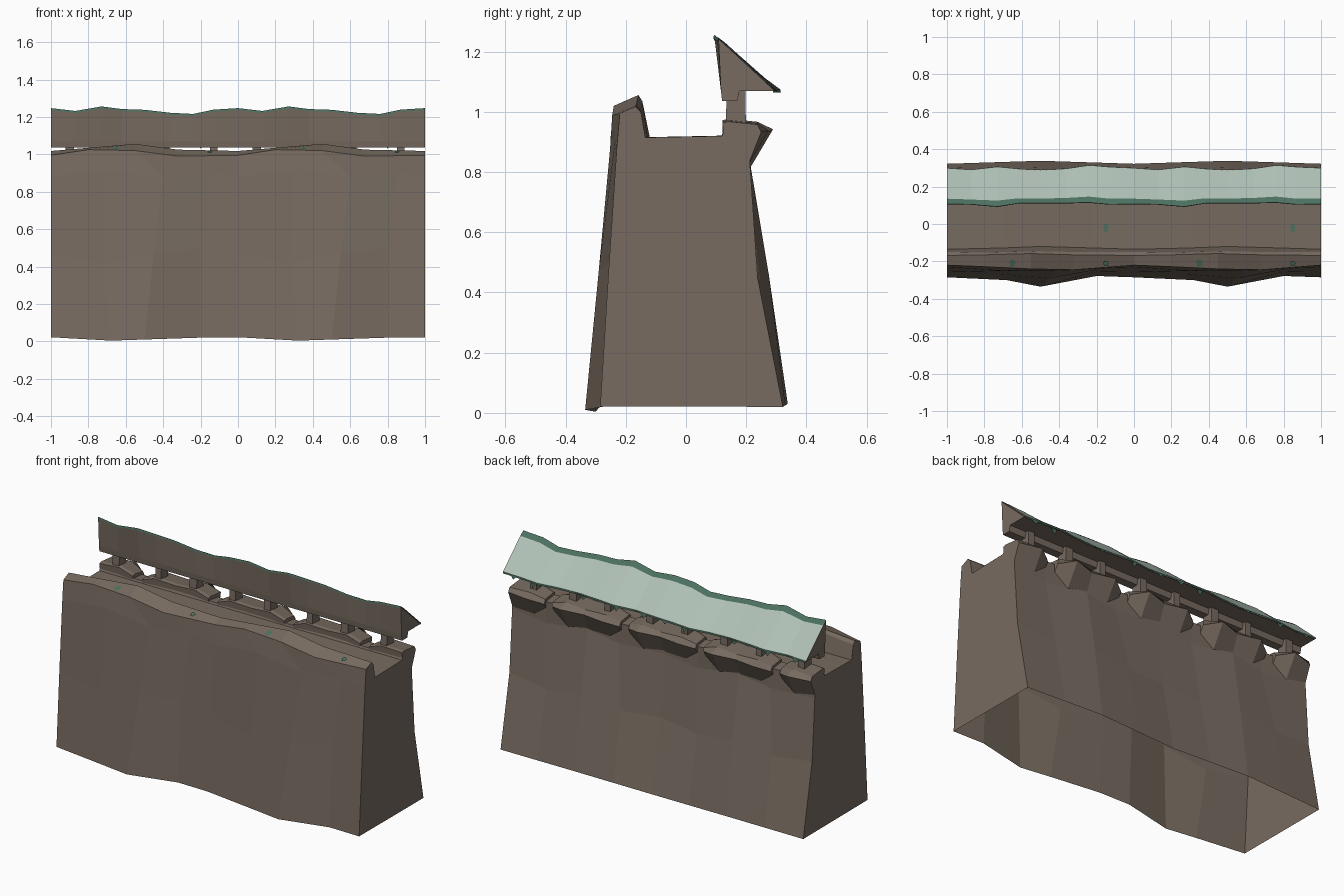
import bpy, bmesh

if "Cube" in bpy.data.objects:
    bpy.data.objects.remove(bpy.data.objects["Cube"])

def material(name, rgb):
    m = bpy.data.materials.new(name)
    lin = [(c / 255 / 12.92) if c < 11 else ((c / 255 + .055) / 1.055) ** 2.4 for c in rgb]
    m.diffuse_color = (*lin, 1)
    m.use_nodes = True
    m.node_tree.nodes["Principled BSDF"].inputs["Base Color"].default_value = m.diffuse_color
    return m

STONE = material("brown stone", (119, 107, 96))
PALE = material("pale teal", (176, 193, 182))
DARK = material("dark teal", (76, 112, 96))

def finish(name, bm, mats):
    me = bpy.data.meshes.new(name)
    bm.to_mesh(me)
    bm.free()
    for m in mats:
        me.materials.append(m)
    ob = bpy.data.objects.new(name, me)
    bpy.context.collection.objects.link(ob)
    return ob

def loft(name, sections, mats, closed=True, caps=True, row_mat=None):
    """Skin cross-sections ordered along +x; points run front, over the top, to the back."""
    bm = bmesh.new()
    vs = [[bm.verts.new(p) for p in s] for s in sections]
    n = len(vs[0])
    for a, b in zip(vs, vs[1:]):
        for i in range(n if closed else n - 1):
            j = (i + 1) % n
            f = bm.faces.new((a[i], b[i], b[j], a[j]))
            f.material_index = row_mat[i] if row_mat else 0
    if caps:
        bm.faces.new(vs[0])
        bm.faces.new(vs[-1][::-1])
    return finish(name, bm, mats)

def repeat(rows):
    """Rows of one-unit-long columns (u, y, z) -> sections repeated over x = -1..1."""
    secs = [[(k + r[c][0], r[c][1], r[c][2]) for r in rows] for k in (-1, 0) for c in range(len(rows[0]))]
    return secs + [[(1, r[0][1], r[0][2]) for r in rows]]

def row(us, ys, zs):
    return list(zip(us, ys, zs))

# wall body: battered faces, front parapet, walkway; open underneath
U = (0, .3, .5, .78)
wall = [
    row((0, .32, .5, .8), (-.285, -.30, -.335, -.278), (.022, .004, .01, .02)),
    row((0, .28, .55, .8), (-.258, -.268, -.29, -.255), (.46, .42, .47, .5)),
    row((0, .3, .6, .85), (-.23, -.25, -.252, -.235), (.88, .92, .88, .91)),
    row((0, .2, .45, .68), (-.22, -.228, -.24, -.245), (.995, .025 + 1, 1.02, .99)),
    row((0, .2, .45, .68), (-.168, -.165, -.158, -.165), (1.018, 1.035, 1.056, 1.025)),
    row((0, .22, .48, .7), (-.15, -.152, -.145, -.15), (1.0, 1.02, 1.035, 1.005)),
    row(U, (-.135, -.128, -.12, -.128), (.915, .916, .914, .916)),
    row(U, (.12, .122, .118, .121), (.92, .918, .921, .919)),
    row(U, (.125, .127, .124, .126), (.935, .93, .935, .93)),
    row(U, (.212, .208, .214, .208), (.93, .92, .93, .92)),
    row(U, (.213, .208, .213, .206), (.82, .80, .83, .79)),
    row((0, .25, .5, .75), (.238, .262, .275, .25), (.45, .43, .46, .42)),
    row((0, .25, .5, .75), (.322, .33, .338, .33), (.02, .025, .03, .025)),
]
loft("wall_body", repeat(wall), [STONE], closed=False, caps=False)
ends = repeat(wall)
for name, sec, flip in (("left_end", ends[0], False), ("right_end", ends[-1], True)):
    bm = bmesh.new()
    vs = [bm.verts.new(p) for p in sec]
    bm.faces.new(vs[::-1] if flip else vs)
    finish(name, bm, [STONE])

# rocky ledge along the back, with a notch between neighbouring rocks
def rock_section(x, reach, top, low):
    return [(x, .13, .86), (x, .121, top), (x, .14, top + .005), (x, .238 if reach > .23 else .215, top - .005),
            (x, reach, top - .03), (x, .205, low)]

SHAPE = [(-.22, .225, .94, .88), (-.14, .275, .968, .82), (0, .25, .963, .82),
         (.13, .285, .972, .80), (.22, .23, .945, .87)]
for i, cx in enumerate((-1, -.5, 0, .5, 1)):
    s = [(cx + d, r + (.004 if i % 2 else 0), t, l) for d, r, t, l in SHAPE if abs(cx + d) <= 1.001]
    loft("ledge_rock", [rock_section(*p) for p in s], [STONE])

# short posts carrying the roof
for k in (-1, 0):
    for u, w in ((.1, .022), (.38, .019), (.61, .024), (.87, .02)):
        secs = []
        for sx in (-1, 1):
            x = k + u + sx * w
            secs.append([(x, .13, .9), (x, .135, 1.05), (x, .197, 1.08), (x, .2, .9)])
        loft("roof_post", secs, [STONE])

# roof: triangular mass with a low front beam
R = (0, .13, .27, .38, .5, .64, .76, .87)
RY = (.108, .106, .094, .112, .112, .113, .116, .106)
RZ = (1.243, 1.228, 1.252, 1.238, 1.234, 1.218, 1.212, 1.235)
EY = (.295, .292, .298, .294, .29, .292, .302, .297)
def flat(y, z):
    return row(R, [y] * 8, [z] * 8)
roof = [flat(.12, 1.036), flat(.116, 1.07), row(R, RY, RZ), row(R, EY, [1.07] * 8), flat(.178, 1.07), flat(.17, 1.036)]
loft("roof", repeat(roof), [STONE])

# patina sheet on the back slope: dark ridge band, pale slope, dark eave lip
def slope(t, lift):
    return row(R, [y + (e - y) * t + lift for y, e in zip(RY, EY)],
               [z + (1.07 - z) * t + lift for z in RZ])
jag = (0, -.006, .004, -.003, -.006, 0, .008, .004)
eave = [(u, y + j, z) for (u, y, z), j in zip(slope(1, .004), jag)]
sheet = [row(R, [y - .003 for y in RY], [z - .007 for z in RZ]),
         row(R, [y - .001 for y in RY], [z + .004 for z in RZ]),
         [(u, y + j * .4, z) for (u, y, z), j in zip(slope(.125, .004), jag)],
         eave,
         [(u, y + .001, z - .01) for u, y, z in eave]]
loft("roof_patina", repeat(sheet), [PALE, DARK], closed=False, caps=False, row_mat=[1, 1, 0, 1])

# drips hanging from the eave
for k in (-1, 0):
    for u, d in ((.07, .02), (.25, .03), (.47, .018), (.8, .036), (.93, .02)):
        bm = bmesh.new()
        x = k + u
        bm.faces.new([bm.verts.new(p) for p in
                      ((x - .02, .299, 1.068), (x, .303, 1.066 - d), (x + .02, .299, 1.068))])
        finish("eave_drip", bm, [DARK])

# small patina stains on the parapet and the walkway
def stain(x, y, z, rx, ry, tilt):
    bm = bmesh.new()
    pts = ((-.6, 1), (-1, .2), (-.5, -1), (.5, -.8), (1, .3), (.4, .9))
    bm.faces.new([bm.verts.new((x + a * rx, y + b * ry, z + b * ry * tilt)) for a, b in pts])
    finish("patina_stain", bm, [DARK])

for k in (-1, 0):
    stain(k + .35, -.21, 1.034, .018, .02, .4)
    stain(k + .85, -.212, 1.012, .015, .014, .4)
    stain(k + .85, -.022, .923, .014, .025, 0)
